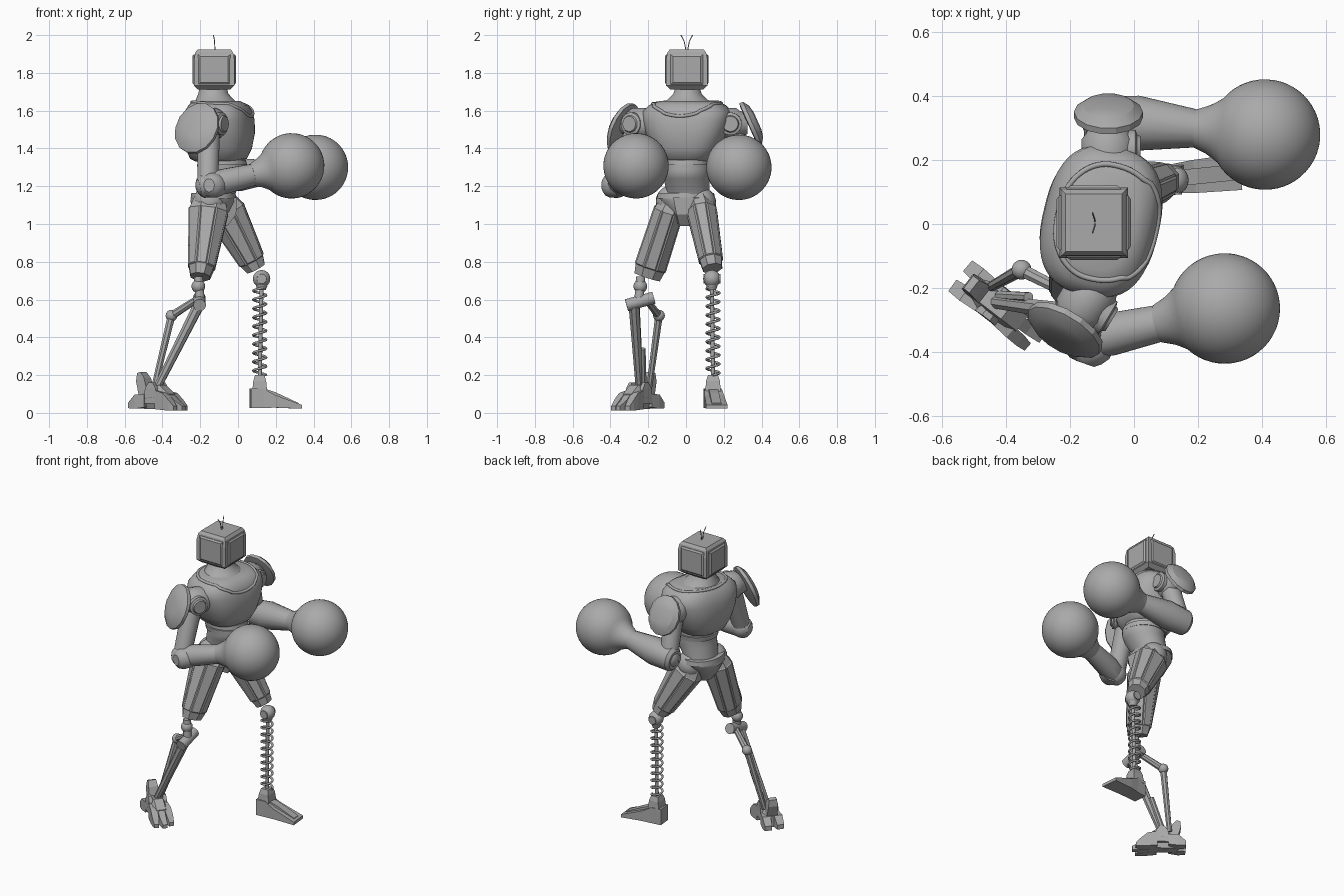
import bpy, bmesh, math
from mathutils import Vector as V

if "Cube" in bpy.data.objects:
    bpy.data.objects.remove(bpy.data.objects["Cube"])

grey = bpy.data.materials.new("plain_grey")
grey.use_nodes = True
COLOUR = (0.4, 0.4, 0.4, 1)
grey.diffuse_color = COLOUR
grey.node_tree.nodes["Principled BSDF"].inputs["Base Color"].default_value = COLOUR


def finish(name, bm, smooth):
    bmesh.ops.recalc_face_normals(bm, faces=bm.faces)
    mesh = bpy.data.meshes.new(name)
    bm.to_mesh(mesh)
    bm.free()
    ob = bpy.data.objects.new(name, mesh)
    bpy.context.collection.objects.link(ob)
    mesh.materials.append(grey)
    if smooth:
        bpy.ops.object.select_all(action='DESELECT')
        ob.select_set(True)
        bpy.context.view_layer.objects.active = ob
        bpy.ops.object.shade_smooth_by_angle(angle=math.radians(smooth))
    return ob


def loft(name, origin, axis, hint, sections, sides=24, smooth=40, panel=0, power=1):
    """Sections are (distance, half size along hint, half size across, shift along hint)."""
    origin, w, hint = V(origin), V(axis).normalized(), V(hint)
    u = (hint - w * hint.dot(w)).normalized()
    v = w.cross(u)
    bm = bmesh.new()
    rings = []
    grow = 1 / math.cos(math.pi / sides) if sides < 13 else 1
    for s in sections:
        t, a, b = s[:3]
        shift = s[3] if len(s) > 3 else 0
        ring = []
        for i in range(sides):
            k = (i + 0.5) * math.tau / sides
            c, d = (math.copysign(abs(f) ** power, f) * grow for f in (math.cos(k), math.sin(k)))
            ring.append(bm.verts.new(origin + w * t + u * (shift + a * c) + v * b * d))
        rings.append(ring)
    walls = []
    for r, q in zip(rings, rings[1:]):
        for i in range(sides):
            j = (i + 1) % sides
            walls.append(bm.faces.new((r[i], r[j], q[j], q[i])))
    bm.faces.new(rings[0])
    bm.faces.new(rings[-1])
    if panel:
        bmesh.ops.recalc_face_normals(bm, faces=bm.faces)
        long_walls = [f for f in walls if max(e.calc_length() for e in f.edges) > .2]
        bmesh.ops.inset_individual(bm, faces=long_walls, thickness=panel, depth=0.006)
    return finish(name, bm, smooth)


def rod(name, p, q, r0, r1=None, sides=16):
    d = V(q) - V(p)
    hint = (0, 0, 1) if abs(d.normalized().z) < 0.9 else (1, 0, 0)
    r1 = r1 or r0
    return loft(name, p, d, hint, [(0, r0, r0), (d.length, r1, r1)], sides)


def ball(name, p, r):
    bm = bmesh.new()
    bmesh.ops.create_uvsphere(bm, u_segments=24, v_segments=14, radius=r)
    bmesh.ops.translate(bm, vec=p, verts=bm.verts)
    return finish(name, bm, 60)


def wire(name, points, radius, closed=False):
    curve = bpy.data.curves.new(name, 'CURVE')
    curve.dimensions = '3D'
    curve.bevel_depth, curve.bevel_resolution = radius, 2
    curve.use_fill_caps = True
    line = curve.splines.new('POLY')
    line.points.add(len(points) - 1)
    for p, c in zip(line.points, points):
        p.co = (*c, 1)
    line.use_cyclic_u = closed
    curve.materials.append(grey)
    ob = bpy.data.objects.new(name, curve)
    bpy.context.collection.objects.link(ob)


UP, X, Y = V((0, 0, 1)), V((1, 0, 0)), V((0, 1, 0))
FACING = V((0.97, -0.23, 0))
SIDE = UP.cross(FACING)
BODY = V((-0.103, 0.008, 0))

# Torso, belly and pelvis
chest = loft("chest", BODY, UP, FACING, [
    (1.33, .115, .12), (1.345, .145, .145), (1.4, .17, .182), (1.48, .183, .217), (1.55, .18, .236),
    (1.595, .168, .236), (1.63, .148, .2), (1.65, .118, .15, -.01)], 48, 50, 0, .75)
loft("neck", BODY, UP, X, [
    (1.63, .12, .14, -.01), (1.66, .1, .105, -.02), (1.69, .08, .075, -.028), (1.73, .07, .062, -.028)], 32, 50)
loft("belly", BODY, UP, FACING, [
    (1.13, .1, .115, -.02), (1.18, .105, .115, -.01), (1.24, .125, .122, .02),
    (1.28, .13, .128, .03), (1.34, .125, .125, .02)], 32, 50)
loft("belly_band", BODY, UP, FACING, [(1.285, .134, .132, .025), (1.315, .136, .136, .022)], 32)
loft("pelvis", (-.13, 0, 0), UP, X, [
    (1.0, .05, .05), (1.05, .09, .085), (1.12, .125, .14), (1.14, .12, .15)], 16, 30)
loft("belt", (-.13, 0, 0), UP, X, [(1.135, .122, .155), (1.165, .118, .15)], 24)
loft("crotch_plate", (-.045, 0, 0), UP, X, [
    (.99, .02, .035, -.03), (1.05, .035, .05), (1.14, .04, .068)], 4, 0)
# Collar rim, laid onto the chest surface
bpy.context.view_layer.update()
collar = []
for i in range(64):
    c, s = math.cos(i * math.tau / 64), math.sin(i * math.tau / 64)
    p = BODY + FACING * (.17 if c > 0 else .14) * c + SIDE * .185 * s
    p += UP * (1.645 - .075 * max(c, 0) ** 1.5)
    collar.append(chest.closest_point_on_mesh(p)[1])
wire("collar_rim", collar, .009, True)

# Box head with a panel on each side and antenna
HEAD = V((-.126, .004, 1.818))
loft("head", HEAD, UP, X, [(-.107, .085, .085), (-.085, .107, .11), (.05, .107, .11),
                           (.09, .1, .102), (.106, .088, .09)], 4, 0)
for d, n in ((X, "face"), (-X, "rear"), (Y, "left"), (-Y, "right")):
    loft("head_panel_" + n, HEAD, d, UP, [(.095, .08, .085), (.108, .08, .085), (.116, .07, .074)], 4, 0)
for s in (-1, 1):
    wire("antenna", [HEAD + V((.004, s * .004, .1)), HEAD + V((.002, s * .014, .15)),
                     HEAD + V((-.004, s * .031, .182))], .0025)


# Arms: shoulder joint, shield pad, upper arm, forearm and round glove
def arm(n, shoulder, elbow, glove, pad, out, pad_w, pad_h, fore):
    shoulder, elbow, glove, out = V(shoulder), V(elbow), V(glove), V(out).normalized()
    flat = V((out.x, out.y, 0)).normalized()
    loft(n + "_shoulder", shoulder, flat, UP, [
        (-.08, .07, .07), (-.05, .085, .085), (.03, .085, .085), (.05, .07, .07), (.09, .055, .055)], 20)
    front = UP.cross(flat)
    front *= 1 if front.x > 0 else -1
    loft(n + "_joint_disc", shoulder, front, UP, [
        (0, .062, .062), (.085, .06, .06), (.09, .045, .045), (.1, .04, .04)], 24)
    loft(n + "_shoulder_pad", pad, out, UP, [
        (-.012, pad_h * .8, pad_w * .8), (-.008, pad_h, pad_w), (.012, pad_h, pad_w),
        (.034, pad_h * .74, pad_w * .74), (.042, pad_h * .4, pad_w * .4)], 14, 25)
    rod(n + "_upper_arm", shoulder, elbow, .062, .055)
    ball(n + "_elbow", elbow, .066)
    d = glove - elbow
    end = d.length - .2
    loft(n + "_forearm", elbow, d, UP, [
        (-.05, fore * .7, fore * .65), (-.03, fore * .92, fore * .85), (end * .35, fore, fore),
        (end, .058, .058)], 16, 30)
    R = .173
    start = math.acos(.14 / R)
    ball_part = [start + (math.pi - .02 - start) * i / 20 for i in range(21)]
    profile = [(-.22, .06), (-.205, .066), (-.18, .076), (-.16, .088)]
    profile += [(-R * math.cos(k), R * math.sin(k)) for k in ball_part]
    loft(n + "_boxing_glove", glove, d, UP, [(t, r, r) for t, r in profile], 48, 60)


arm("left", (-.08, .235, 1.53), (-.1, .325, 1.25), (.41, .28, 1.3),
    (-.08, .34, 1.53), (0, .91, .41), .108, .126, .088)
arm("right", (-.155, -.25, 1.53), (-.16, -.365, 1.205), (.284, -.2645, 1.308),
    (-.215, -.33, 1.505), (-.5, -.83, .38), .13, .142, .068)
loft("right_elbow_guard", (-.14, -.4, 1.205), (-.35, -1, 0), UP, [
    (-.05, .066, .075), (0, .066, .068), (.025, .055, .05), (.04, .035, .03)], 16, 30)

# Faceted thighs with long raised panels
thighs = (("left", (-.09, .075, 1.11), (.095, .14, .765), .058),
          ("right", (-.15, -.075, 1.12), (-.2, -.205, .72), .08))
for n, hip, knee, w in thighs:
    d = V(knee) - V(hip)
    L = d.length
    loft(n + "_thigh", hip, d, X, [
        (-.03, .075, .055), (.05, .1, .075), (L * .88, .066, w), (L, .052, w * .88)], 8, 0, .008)
    ball(n + "_hip", hip, .085)

# Spring leg and its foot
KNEE = V((.125, .137, .71))
ball("left_knee", KNEE, .046)
rod("left_knee_pin", KNEE - Y * .045, KNEE + Y * .045, .026)
rod("left_knee_cup", KNEE - UP * .06, KNEE - UP * .02, .022, .036)
rod("spring_core", (.115, .143, .18), KNEE, .011)
TURNS, STEPS = 10, 16
wire("leg_spring", [(.115 + .034 * math.cos(i * math.tau / STEPS), .143 + .034 * math.sin(i * math.tau / STEPS),
                     .2 + .47 * i / (TURNS * STEPS)) for i in range(TURNS * STEPS + 1)], .0065)
loft("left_ankle", (.115, .143, 0), UP, X, [(.11, .04, .042), (.17, .034, .036), (.2, .025, .026)], 4, 0)
SOLE, TOEWARD = (0, .13, 0), (1, .1, 0)
loft("left_foot", SOLE, TOEWARD, UP, [
    (.065, .052, .044, .077), (.13, .052, .046, .077), (.19, .034, .052, .062), (.335, .01, .057, .032)], 4, 0)
loft("left_foot_ridge", SOLE, TOEWARD, UP, [(.12, .02, .025, .115), (.2, .02, .025, .088),
                                            (.32, .01, .025, .042)], 4, 0)

# Strut leg
ball("right_knee", (-.21, -.242, .67), .036)
rod("right_knee_stem", (-.21, -.24, .72), (-.2, -.25, .58), .025)
rod("right_knee_axle", (-.203, -.315, .57), (-.205, -.17, .61), .033)
rod("front_strut", (-.205, -.275, .575), (-.43, -.245, .13), .028, .02, 8)
rod("strut_link", (-.22, -.21, .6), (-.35, -.145, .515), .017, .02, 8)
ball("strut_knob", (-.352, -.143, .515), .031)
rod("rear_strut", (-.352, -.143, .515), (-.445, -.195, .13), .02, .015, 8)
rod("strut_piston", (-.33, -.23, .34), (-.42, -.225, .14), .016, .016, 8)

# Clawed foot
FOOT, ALONG = V((-.43, -.25, 0)), V((.79, -.61, 0)).normalized()
ACROSS = UP.cross(ALONG)
loft("right_foot", FOOT, ALONG, UP, [
    (-.1, .035, .042, .06), (-.04, .058, .05, .078), (.04, .064, .05, .084), (.1, .04, .05, .06)], 6, 0)
for i in (-1, 0, 1):
    loft("right_toe", FOOT + ACROSS * i * .038, ALONG + ACROSS * i * .06, UP, [
        (.03, .05, .019, .07), (.09, .045, .021, .06), (.13, .028, .02, .04),
        (.16 if i else .18, .012, .015, .024)], 4, 0)
for i in (-1, 1):
    loft("heel_claw", FOOT + ACROSS * i * .033, -ALONG + ACROSS * i * .04, UP, [
        (.04, .035, .024, .065), (.1, .038, .026, .06), (.145, .015, .022, .04)], 4, 0)
loft("heel_spur", FOOT - ALONG * .06 + UP * .08, UP - ALONG * .3, ALONG, [
    (0, .03, .035), (.1, .028, .03), (.14, .012, .025)], 4, 0)
for i in (-1, 1):
    loft("ankle_plate", FOOT + ACROSS * i * .045 + UP * .08, UP, ALONG, [
        (-.03, .05, .012), (.05, .035, .012), (.08, .015, .01)], 4, 0)
